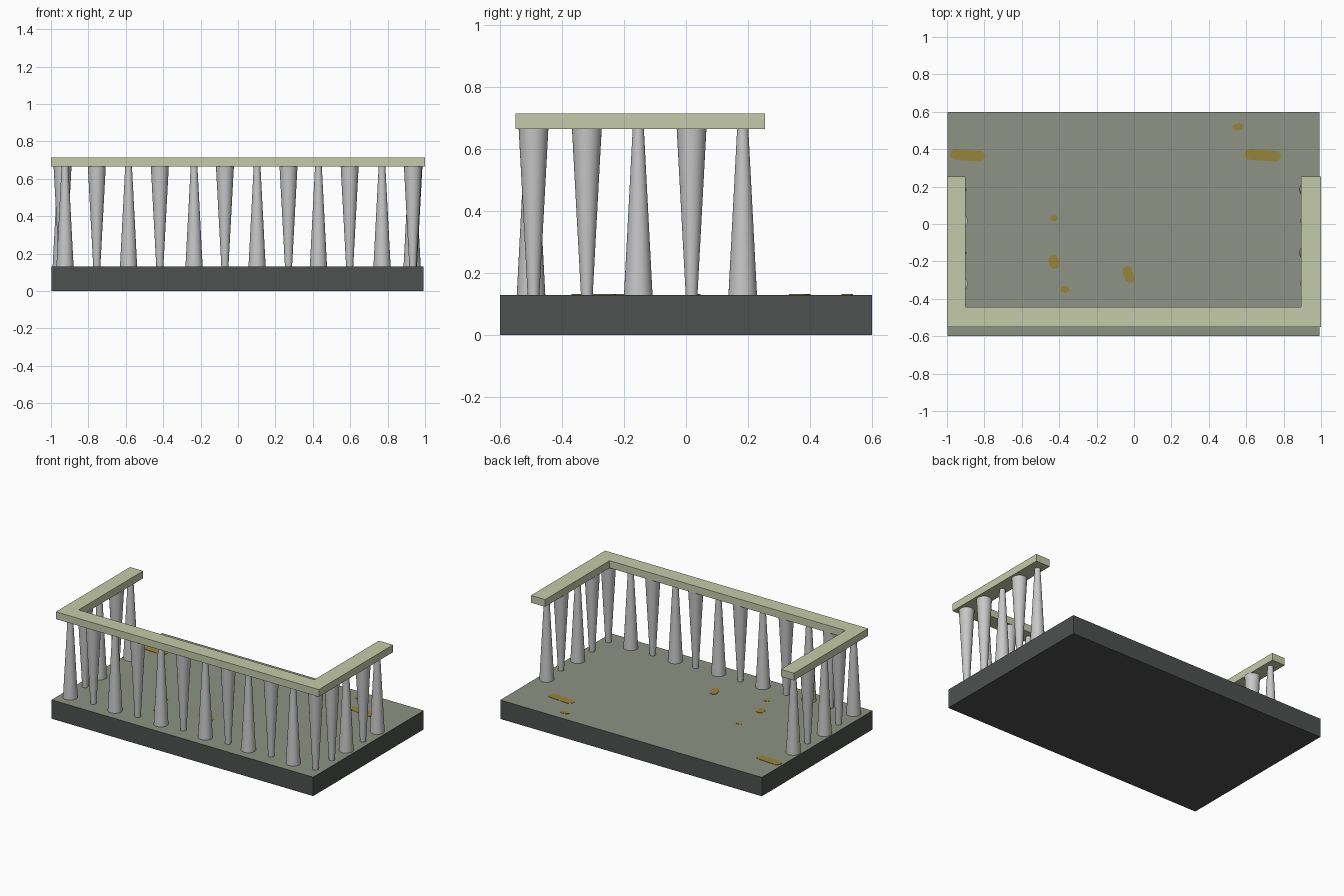
import bpy, bmesh, math
from mathutils import Vector

if "Cube" in bpy.data.objects:
    bpy.data.objects.remove(bpy.data.objects["Cube"])


def material(name, r, g, b):
    lin = [((c / 255 + 0.055) / 1.055) ** 2.4 for c in (r, g, b)]
    m = bpy.data.materials.new(name)
    m.diffuse_color = (*lin, 1)
    m.use_nodes = True
    m.node_tree.nodes["Principled BSDF"].inputs["Base Color"].default_value = m.diffuse_color
    return m


dark = material("dark grey stone", 77, 81, 78)
floor = material("olive grey floor", 142, 146, 131)
cream = material("pale green rail", 197, 202, 170)
grey = material("light grey post", 200, 200, 200)
gold = material("ochre stain", 150, 132, 60)


def prism(name, outline, z0, z1, *mats):
    """Extrude a flat outline between two heights."""
    bm = bmesh.new()
    face = bm.faces.new([bm.verts.new((x, y, z0)) for x, y in outline])
    ext = bmesh.ops.extrude_face_region(bm, geom=[face])
    for v in ext["geom"]:
        if isinstance(v, bmesh.types.BMVert):
            v.co.z = z1
    bmesh.ops.recalc_face_normals(bm, faces=bm.faces)
    if len(mats) > 1:  # second colour on the upward face
        for f in bm.faces:
            f.material_index = int(f.normal.z > 0.9)
    me = bpy.data.meshes.new(name)
    bm.to_mesh(me)
    bm.free()
    for m in mats:
        me.materials.append(m)
    ob = bpy.data.objects.new(name, me)
    bpy.context.collection.objects.link(ob)
    return ob


Z0, Z1 = 0.13, 0.667  # floor top and rail underside


def post(name, x, y, wide_top):
    r0, r1 = (0.019, 0.048) if wide_top else (0.046, 0.018)
    bpy.ops.mesh.primitive_cone_add(vertices=32, radius1=r0, radius2=r1,
                                    depth=Z1 - Z0, location=(x, y, (Z0 + Z1) / 2))
    ob = bpy.context.object
    ob.name = name
    ob.data.materials.append(grey)
    bpy.ops.object.shade_smooth_by_angle(angle=math.radians(40))


def stain(name, a, b, r):
    """Thin rounded patch running from a to b."""
    a, b = Vector(a), Vector(b)
    ang = math.atan2(b.y - a.y, b.x - a.x)
    pts = []
    for centre, start in ((b, ang - math.pi / 2), (a, ang + math.pi / 2)):
        for i in range(7):
            t = start + math.pi * i / 6
            pts.append((centre.x + r * math.cos(t), centre.y + r * math.sin(t)))
    prism(name, pts, Z0 - 0.001, Z0 + 0.002, gold)


# Floor slab with a lighter upper face
prism("floor_slab", [(-0.997, -0.6), (0.992, -0.6), (0.992, 0.6), (-0.997, 0.6)],
      0, Z0, dark, floor)

# U-shaped handrail
prism("handrail", [(-1, -0.55), (1, -0.55), (1, 0.255), (0.893, 0.255),
                   (0.893, -0.445), (-0.9, -0.445), (-0.9, 0.255), (-1, 0.255)],
      Z1 - 0.002, 0.715, cream)

# Front posts alternate between wide foot and wide head
for i, x in enumerate((-0.925, -0.755, -0.585, -0.418, -0.235, -0.07,
                       0.102, 0.27, 0.43, 0.597, 0.77, 0.935)):
    post("front_post", x, -0.492 if i % 2 else -0.5, i % 2 == 1)

# Side posts
for i, y in enumerate((-0.32, -0.154, 0.018, 0.183)):
    wide_top = i % 2 == 0
    post("left_post", -0.938 if wide_top else -0.945, y, wide_top)
    post("right_post", 0.938 if wide_top else 0.931, y, wide_top)

# Floor stains
for a, b, r in (((-0.955, 0.372), (-0.826, 0.363), 0.029),
                ((0.622, 0.372), (0.757, 0.362), 0.029),
                ((0.543, 0.518), (0.568, 0.522), 0.017),
                ((-0.430, 0.031), (-0.422, 0.031), 0.015),
                ((-0.430, -0.193), (-0.424, -0.214), 0.027),
                ((-0.374, -0.350), (-0.366, -0.350), 0.019),
                ((-0.036, -0.250), (-0.022, -0.290), 0.025)):
    stain("floor_stain", a, b, r)
